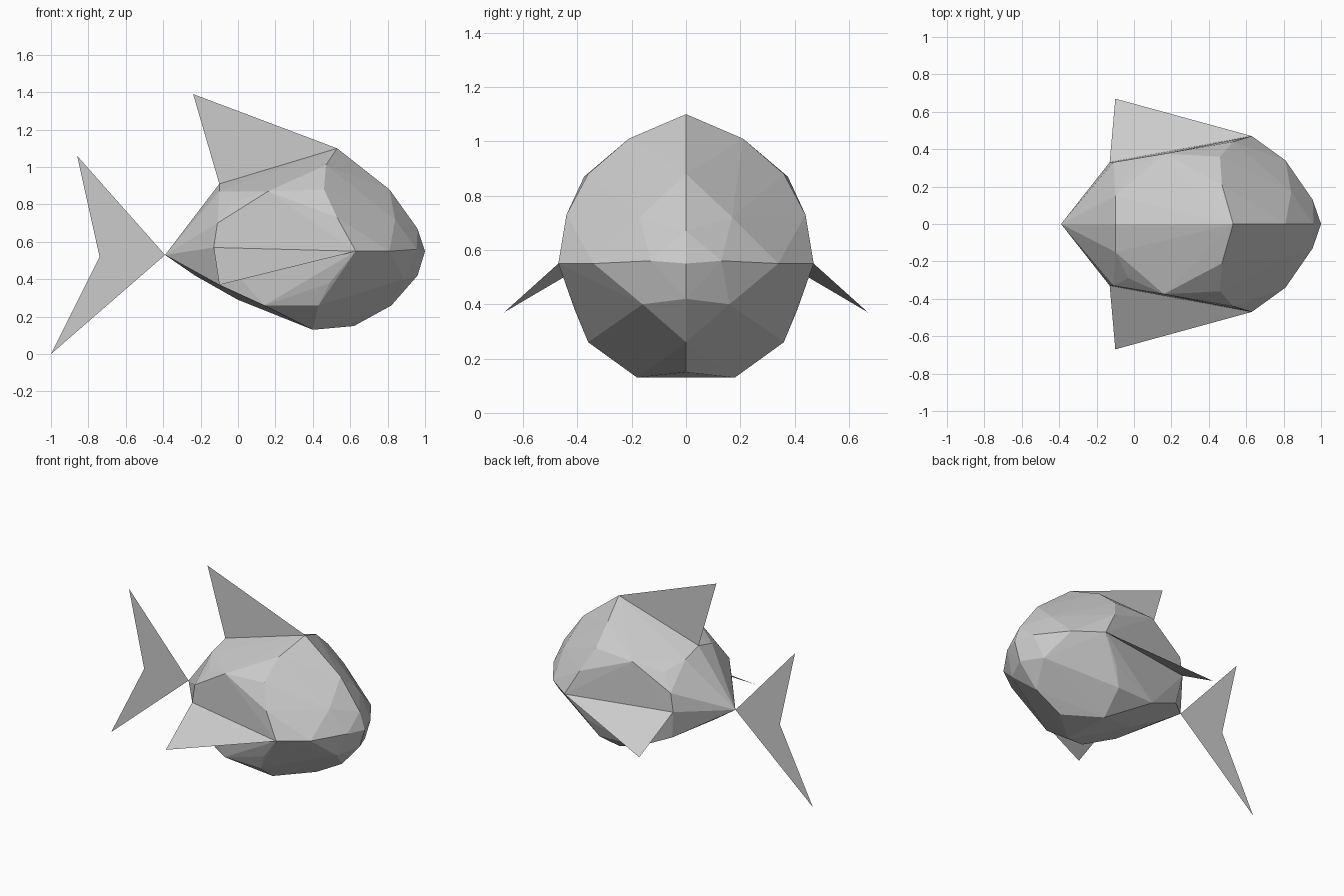
import bpy, bmesh

if "Cube" in bpy.data.objects:
    bpy.data.objects.remove(bpy.data.objects["Cube"])

grey = bpy.data.materials.new("plain grey")
grey.use_nodes = True
grey.diffuse_color = (0.6, 0.6, 0.6, 1)
grey.node_tree.nodes["Principled BSDF"].inputs["Base Color"].default_value = (0.6, 0.6, 0.6, 1)


def add_object(name, bm):
    mesh = bpy.data.meshes.new(name)
    bm.to_mesh(mesh)
    bm.free()
    mesh.materials.append(grey)
    obj = bpy.data.objects.new(name, mesh)
    bpy.context.collection.objects.link(obj)
    return obj


def fin(name, points):
    bm = bmesh.new()
    bm.faces.new([bm.verts.new(p) for p in points])
    return add_object(name, bm)


# Half outlines of the body, from nose to tail, each running from back to belly
nose = [(1.0, 0, 0.55), (0.96, 0, 0.67), (0.955, 0.13, 0.56), (0.96, 0, 0.42)]
face_ring = [(0.81, 0, 0.88), (0.84, 0.17, 0.72), (0.81, 0.34, 0.55),
             (0.89, 0.16, 0.40), (0.82, 0, 0.26), (0.62, 0, 0.15)]
gill_ring = [(0.53, 0, 1.10), (0.47, 0.21, 1.01), (0.46, 0.36, 0.88), (0.53, 0.44, 0.73),
             (0.63, 0.47, 0.55), (0.49, 0.41, 0.38), (0.43, 0.36, 0.26), (0.40, 0.18, 0.13)]
flank = [(0.16, 0.375, 0.87), (-0.03, 0.29, 0.81), (-0.11, 0.33, 0.70), (-0.13, 0.33, 0.57),
         (-0.10, 0.30, 0.37), (0.14, 0.35, 0.26)]
rear = [(-0.10, 0, 0.91), (-0.10, 0.15, 0.87), (0, 0, 0.29), (-0.23, 0, 0.42), (-0.39, 0, 0.53)]

# Faceted body: both halves wrapped in one skin
bm = bmesh.new()
for x, y, z in nose + face_ring + gill_ring + flank + rear:
    for side in ((1, -1) if y else (1,)):
        bm.verts.new((x, side * y, z))
bmesh.ops.convex_hull(bm, input=bm.verts[:])
bmesh.ops.delete(bm, geom=[v for v in bm.verts if not v.link_faces], context='VERTS')
bmesh.ops.recalc_face_normals(bm, faces=bm.faces[:])
add_object("body", bm)

# Thin flat fins
fin("dorsal_fin", [(0.53, 0, 1.10), (-0.24, 0, 1.39), (-0.10, 0, 0.91)])
fin("tail_fin", [(-0.39, 0, 0.53), (-0.86, 0, 1.06), (-0.74, 0, 0.52), (-1.0, 0, 0)])
for side, name in ((1, "back_side_fin"), (-1, "front_side_fin")):
    fin(name, [(0.63, side * 0.47, 0.55), (-0.13, side * 0.33, 0.57), (-0.10, side * 0.67, 0.37)])
